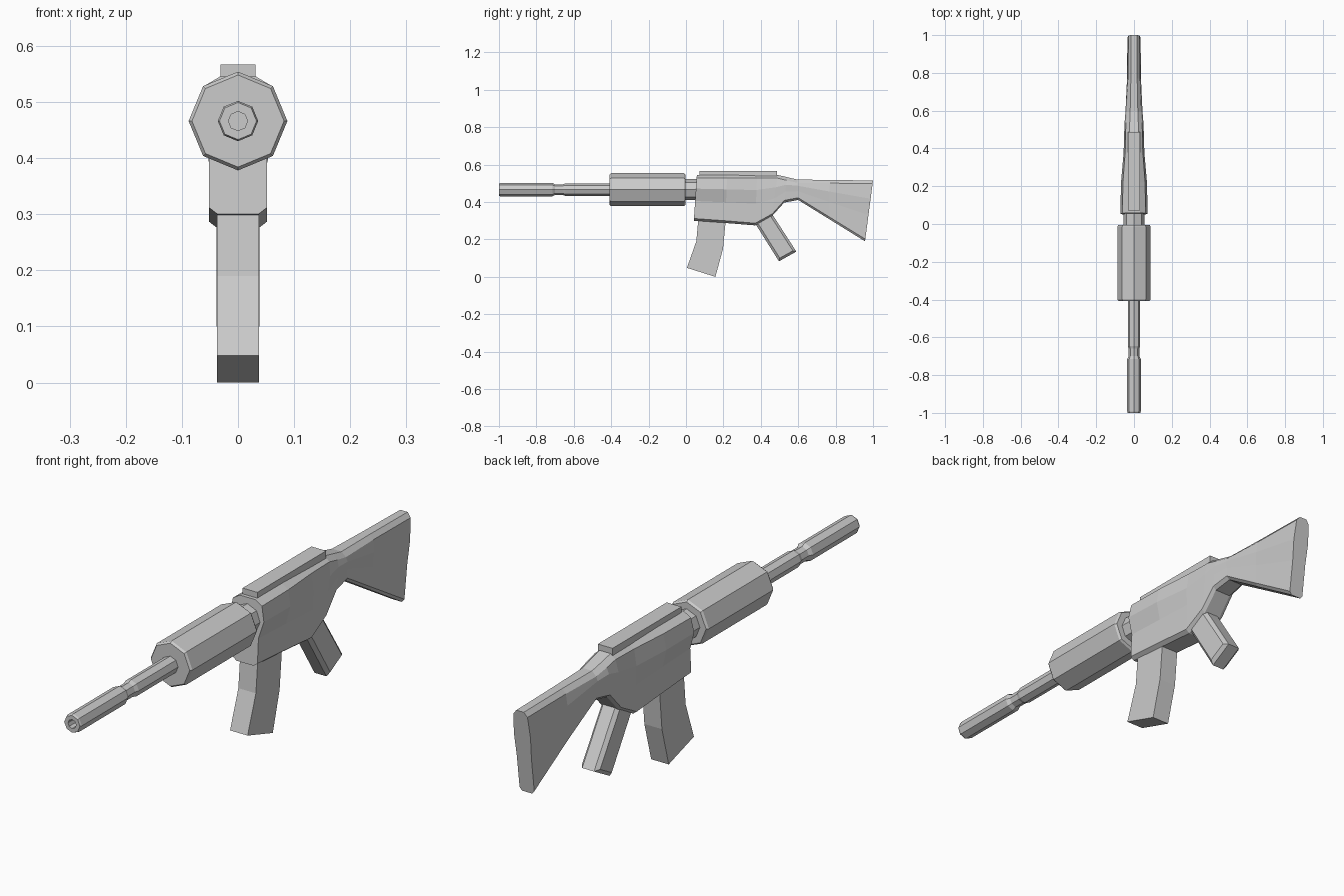
import bpy, bmesh
from math import cos, sin, pi

if "Cube" in bpy.data.objects:
    bpy.data.objects.remove(bpy.data.objects["Cube"])

AXIS_Z = 0.466


def finish(name, bm):
    bmesh.ops.recalc_face_normals(bm, faces=bm.faces)
    me = bpy.data.meshes.new(name)
    bm.to_mesh(me)
    bm.free()
    ob = bpy.data.objects.new(name, me)
    bpy.context.collection.objects.link(ob)
    return ob


def loft(name, rings):
    """Skin closed rings of equal length and cap both ends."""
    bm = bmesh.new()
    rows = [[bm.verts.new(p) for p in ring] for ring in rings]
    n = len(rows[0])
    for a, b in zip(rows, rows[1:]):
        for i in range(n):
            j = (i + 1) % n
            bm.faces.new((a[i], a[j], b[j], b[i]))
    bm.faces.new(rows[0])
    bm.faces.new(rows[-1])
    return finish(name, bm)


def octagon_tube(name, profile):
    """Eight-sided turned part along y from (y, radius) pairs."""
    loft(name, [[(r * cos(i * pi / 4), y, AXIS_Z + r * sin(i * pi / 4))
                 for i in range(8)] for y, r in profile])


def slab(name, outline, half, chamfer=0):
    """Side outline of (y, z) points given thickness in x."""
    ob = loft(name, [[(x, y, z) for y, z in outline] for x in (-half, half)])
    if chamfer:
        bm = bmesh.new()
        bm.from_mesh(ob.data)
        rim = [e for e in bm.edges if abs(e.verts[0].co.x - e.verts[1].co.x) < 1e-5]
        bmesh.ops.bevel(bm, geom=rim, offset=chamfer, segments=1, affect='EDGES')
        bm.to_mesh(ob.data)
        bm.free()
    return ob


# Barrel with narrowed neck and hollow muzzle
octagon_tube("barrel", [(-0.95, 0.017), (-1.0, 0.017), (-1.0, 0.033), (-0.992, 0.036),
                        (-0.715, 0.036), (-0.70, 0.028), (-0.66, 0.028),
                        (-0.645, 0.033), (-0.39, 0.033)])

# Handguard with small end chamfers, and the collar behind it
octagon_tube("handguard", [(-0.408, 0.082), (-0.40, 0.088), (-0.012, 0.088), (-0.004, 0.082)])
octagon_tube("collar", [(-0.02, 0.056), (0.09, 0.056)])

# Receiver and stock: top (y, z), bottom (y, z), upper and lower half width
stations = [
    (0.058, 0.545, 0.042, 0.300, 0.072, 0.052),
    (0.220, 0.545, 0.210, 0.288, 0.069, 0.052),
    (0.380, 0.545, 0.370, 0.275, 0.055, 0.052),
    (0.490, 0.545, 0.460, 0.325, 0.052, 0.050),
    (0.540, 0.533, 0.525, 0.397, 0.050, 0.048),
    (0.595, 0.520, 0.600, 0.411, 0.045, 0.043),
    (0.770, 0.518, 0.760, 0.312, 0.037, 0.035),
    (1.000, 0.515, 0.957, 0.190, 0.035, 0.031),
]
rings = []
for ty, tz, by, bz, w, wl in stations:
    edge = 0.017 / (tz - bz)
    half = [(0.45 * w, 0), (0.85 * w, edge), (w, 0.3), (wl, 0.57),
            (wl, 1 - 0.7 * edge), (0.7 * wl, 1)]
    pts = half + [(-x, t) for x, t in reversed(half)]
    rings.append([(x, ty + (by - ty) * t, tz + (bz - tz) * t) for x, t in pts])
loft("receiver_and_stock", rings)

# Top rail
slab("top_rail", [(0.072, 0.535), (0.072, 0.567), (0.487, 0.567), (0.487, 0.535)], 0.031)

# Curved magazine
slab("magazine", [(0.068, 0.33), (0.055, 0.19), (0.005, 0.048),
                  (0.157, 0.0), (0.198, 0.15), (0.215, 0.33)], 0.037)

# Pistol grip
slab("grip", [(0.345, 0.325), (0.435, 0.375), (0.59, 0.135), (0.497, 0.083)], 0.038, 0.013)
